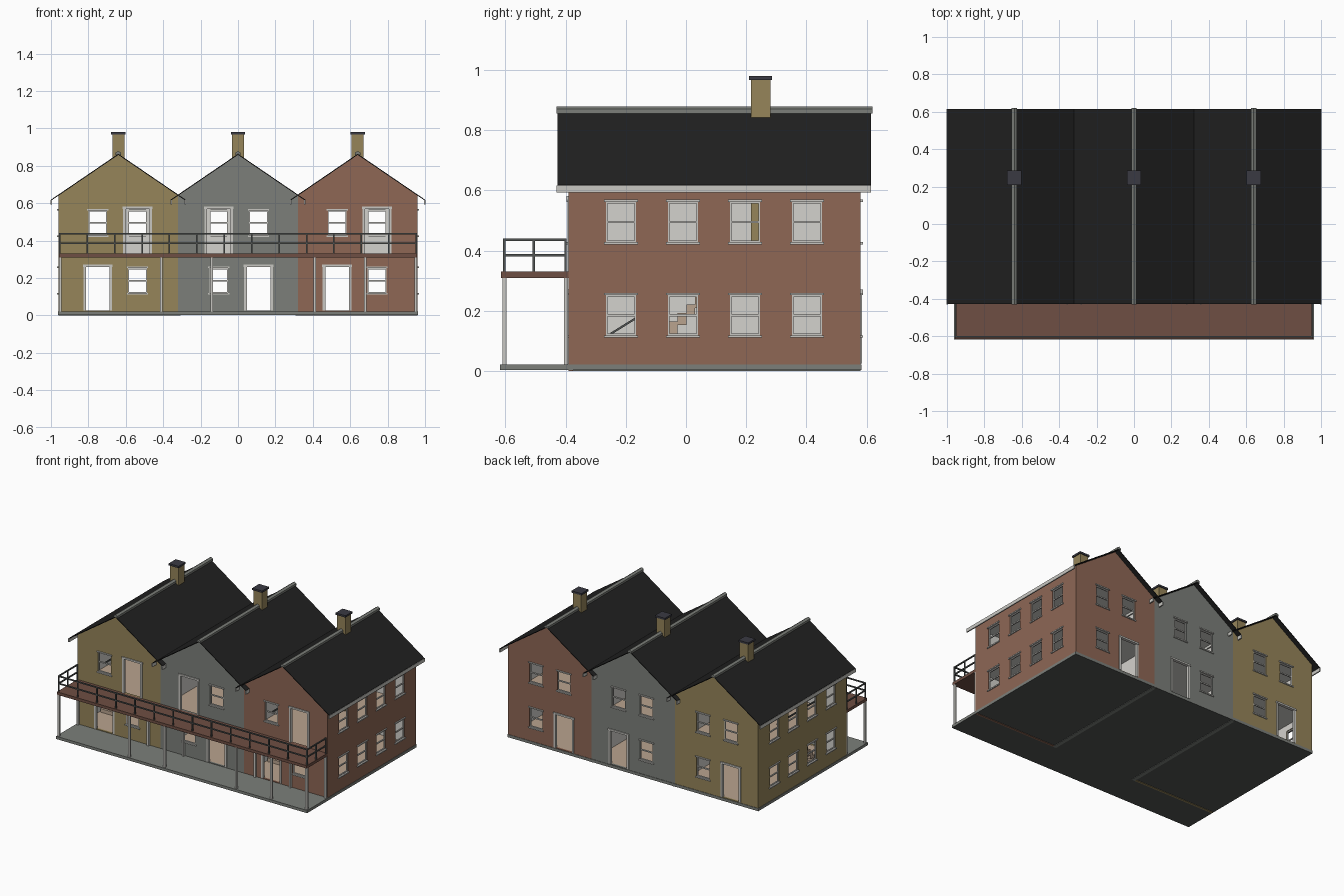
import bpy, bmesh

if "Cube" in bpy.data.objects:
    bpy.data.objects.remove(bpy.data.objects["Cube"])


def material(name, r, g, b):
    lin = [((v / 255 + 0.055) / 1.055) ** 2.4 for v in (r, g, b)] + [1]
    m = bpy.data.materials.new(name)
    m.use_nodes = True
    m.diffuse_color = lin
    m.node_tree.nodes["Principled BSDF"].inputs["Base Color"].default_value = lin
    return m


OCHRE = material("ochre brick", 150, 133, 90)
GREY = material("grey render", 124, 127, 122)
BRICK = material("red brick", 142, 103, 85)
PLASTER = material("plaster", 212, 210, 205)
TRIM = material("pale trim", 200, 199, 194)
SLATE = material("black slate", 33, 33, 33)
DECK = material("deck timber", 110, 78, 67)
IRON = material("dark iron", 82, 85, 84)
CAP = material("chimney cap", 58, 58, 66)
TAN = material("tan timber", 186, 164, 143)

WIDE, FRONT, BACK = 0.32, -0.39, 0.58   # half house width, wall planes
EAVE, PEAK, WALL = 0.64, 0.858, 0.015
BASE_TOP, DECK_TOP = 0.022, 0.33


def add_box(bm, xs, ys, zs):
    v = [bm.verts.new((x, y, z)) for z in zs for y in ys for x in xs]
    for f in ((0, 2, 3, 1), (4, 5, 7, 6), (0, 1, 5, 4),
              (2, 6, 7, 3), (0, 4, 6, 2), (1, 3, 7, 5)):
        bm.faces.new([v[i] for i in f])


def add_prism(bm, outline, y0, y1):
    # extrude an x-z outline along y
    face = bm.faces.new([bm.verts.new((x, y0, z)) for x, z in outline])
    ext = bmesh.ops.extrude_face_region(bm, geom=[face])
    moved = [g for g in ext["geom"] if isinstance(g, bmesh.types.BMVert)]
    bmesh.ops.translate(bm, verts=moved, vec=(0, y1 - y0, 0))


def finish(name, bm, *mats):
    bmesh.ops.recalc_face_normals(bm, faces=bm.faces)
    me = bpy.data.meshes.new(name)
    bm.to_mesh(me)
    bm.free()
    for m in mats:
        me.materials.append(m)
    ob = bpy.data.objects.new(name, me)
    bpy.context.collection.objects.link(ob)
    return ob


def boxes(name, mat, items):
    bm = bmesh.new()
    for item in items:
        add_box(bm, *item)
    return finish(name, bm, mat)


def on_wall(side, u, d, z):
    # box ranges for a piece at span u, outward depth d, height z of a wall
    if side == "front":
        return u, (FRONT - d[1], FRONT - d[0]), z
    if side == "back":
        return u, (BACK + d[0], BACK + d[1]), z
    if side == "left":
        return (0.96 + d[0], 0.96 + d[1]), u, z
    return (-0.96 - d[1], -0.96 - d[0]), u, z


def window_trim(side, c, z0, z1):
    h, w = 0.05, 0.057
    m = (z0 + z1) / 2
    pane = (-0.012, -0.004)
    out = [on_wall(side, (c - w, c + w), (-0.006, 0.007), (z - 0.004, z + 0.004))
           for z in (z0, z1)]
    out += [on_wall(side, (c + s * h - 0.005, c + s * h + 0.005), pane, (z0, z1)) for s in (-1, 1)]
    out += [on_wall(side, (c - h, c + h), pane, (z - 0.004, z + 0.004))
            for z in (z0 + 0.006, m, z1 - 0.006)]
    return out


def door_trim(side, c, z0, z1):
    d = (-0.014, 0.004)
    out = [on_wall(side, (c + s * 0.07 - 0.007, c + s * 0.07 + 0.007), d, (z0, z1)) for s in (-1, 1)]
    return out + [on_wall(side, (c - 0.08, c + 0.08), (-0.014, 0.007), (z1 - 0.006, z1 + 0.006))]


LOW, HIGH = (0.115, 0.256), (0.424, 0.566)


def house(label, c, hand, brick, side):
    # openings: (kind, wall, centre, bottom, top)
    near, far = c - hand * 0.11, c + hand * 0.103
    door = (0.026, 0.265)
    holes = [("door", "front", near, *door), ("door", "back", near, *door),
             ("window", "front", far, *LOW), ("window", "back", far, *LOW),
             ("window", "front", near, *HIGH), ("window", "back", near, *HIGH),
             ("door", "front", far, DECK_TOP, 0.575), ("window", "back", far, *HIGH)]
    if side:
        holes += [("window", side, -0.216 + 0.206 * i, *span)
                  for i in range(4) for span in (LOW, HIGH)]

    # walls: gabled block, hollowed, then pierced
    bm = bmesh.new()
    add_prism(bm, [(c - WIDE, 0.015), (c + WIDE, 0.015), (c + WIDE, EAVE),
                   (c, PEAK), (c - WIDE, EAVE)], FRONT, BACK)
    walls = finish(label + "_walls", bm, brick, PLASTER, TAN)
    inner_x = (c - WIDE + WALL, c + WIDE - WALL)
    inner_y = (FRONT + WALL, BACK - WALL)
    cutters = [boxes("room_cutter", PLASTER, [(inner_x, inner_y, (0.025, 0.61))]),
               boxes("opening_cutter", PLASTER, [
                   on_wall(s, (u - (0.07 if k == "door" else 0.05),
                               u + (0.07 if k == "door" else 0.05)), (-0.02, 0.02), (z0, z1))
                   for k, s, u, z0, z1 in holes])]
    for cut in cutters:
        cut.hide_render = True
        mod = walls.modifiers.new("cut", "BOOLEAN")
        mod.operation, mod.solver, mod.object = "DIFFERENCE", "EXACT", cut
    deps = bpy.context.evaluated_depsgraph_get()
    me = bpy.data.meshes.new_from_object(walls.evaluated_get(deps))
    walls.modifiers.clear()
    walls.data = me
    for cut in cutters:
        bpy.data.objects.remove(cut)
    me.materials.clear()
    for m in (brick, PLASTER, TAN):
        me.materials.append(m)
    e = 0.002
    for p in me.polygons:
        q = p.center
        inside = (inner_x[0] - e < q.x < inner_x[1] + e and
                  inner_y[0] - e < q.y < inner_y[1] + e and 0.02 < q.z < 0.612)
        p.material_index = (2 if p.normal.z > 0.5 else 1) if inside else 0

    # frames, sills and lintels
    boxes(label + "_frames", TRIM, [b for k, *a in holes for b in
                                    (door_trim if k == "door" else window_trim)(*a)])

    # upper floor
    floor = boxes(label + "_upper_floor", PLASTER, [(inner_x, inner_y, (0.298, 0.314))])
    floor.data.materials.append(TAN)
    for p in floor.data.polygons:
        p.material_index = int(p.normal.z > 0.5)

    # stairs and rails beside the party wall
    sx = sorted((c - hand * 0.295, c - hand * 0.195))
    step = 0.0285
    boxes(label + "_stairs", TAN, [
        (sx, (-0.17 + i * step, -0.17 + (i + 1) * step),
         (max(0.025, 0.01 + i * step), 0.05 + i * step)) for i in range(9)])
    rx = (sx[1] - 0.006, sx[1])
    bm = bmesh.new()
    add_box(bm, rx, (-0.25, -0.06), (0.12, 0.128))
    for v in bm.verts:
        v.co.z += (v.co.y + 0.25) * 0.62
    add_box(bm, rx, (-0.26, 0.2), (0.422, 0.432))
    finish(label + "_stair_rails", bm, IRON)

    # roof, ridge and gutters
    drop, over, t = (PEAK - EAVE) / WIDE, 0.36, 0.006
    low = PEAK - drop * over
    bm = bmesh.new()
    add_prism(bm, [(c - over, low), (c, PEAK), (c + over, low),
                   (c + over, low + t), (c, PEAK + t), (c - over, low + t)], -0.427, 0.614)
    finish(label + "_roof", bm, SLATE)
    bm = bmesh.new()
    add_prism(bm, [(c - 0.014, 0.856), (c, 0.864), (c + 0.014, 0.856),
                   (c + 0.014, 0.87), (c, 0.879), (c - 0.014, 0.87)], -0.43, 0.619)
    finish(label + "_ridge", bm, GREY)
    boxes(label + "_gutters", TRIM, [
        ((c + s * 0.358 - 0.004, c + s * 0.358 + 0.004), (-0.43, 0.615), (0.593, 0.617))
        for s in (-1, 1)])

    # chimney
    boxes(label + "_chimney", OCHRE, [((c - 0.032, c + 0.032), (0.216, 0.28), (0.31, 0.97))])
    boxes(label + "_chimney_cap", CAP, [((c - 0.038, c + 0.038), (0.209, 0.286), (0.967, 0.98))])


house("right_house", -0.64, 1, OCHRE, "right")
house("middle_house", 0, -1, GREY, None)
house("left_house", 0.64, 1, BRICK, "left")

# ground slab with footings showing beneath
slab = boxes("ground_slab", GREY, [((-0.963, 0.963), (-0.618, 0.583), (0.003, BASE_TOP))])
slab.data.materials.append(IRON)
for p in slab.data.polygons:
    p.material_index = int(p.normal.z < -0.5)
boxes("party_footings", GREY, [((x - 0.013, x + 0.013), (FRONT, BACK), (0, 0.01)) for x in (-WIDE, WIDE)])
for nm, c, m in (("right_footing", -0.64, OCHRE), ("left_footing", 0.64, BRICK)):
    boxes(nm, m, [((c - WIDE, c + WIDE), (FRONT, FRONT + 0.015), (0, 0.01))])

# balcony deck and its columns
boxes("balcony_deck", DECK, [((-0.958, 0.958), (-0.615, FRONT), (0.31, DECK_TOP))])
boxes("balcony_columns", TRIM, [
    ((x - 0.007, x + 0.007), (y, y + 0.014), (BASE_TOP, 0.31))
    for x in (-0.95, -0.41, -0.14, 0.41, 0.68, 0.95) for y in (-0.61, -0.405)])

# balcony railing
r, top, mid, lip = 0.004, 0.436, 0.385, -0.604
posts = [(-0.953 + 1.906 * i / 13, lip) for i in range(14)]
posts += [(s * 0.953, y) for s in (-1, 1) for y in (-0.505, -0.4)]
rails = [((x - r, x + r), (y - r, y + r), (DECK_TOP, top)) for x, y in posts]
for z in (top, mid):
    zs = (z - r, z + r)
    rails.append(((-0.957, 0.957), (lip - r, lip + r), zs))
    rails += [((s * 0.953 - r, s * 0.953 + r), (lip, -0.396), zs) for s in (-1, 1)]
boxes("balcony_railing", IRON, rails)
